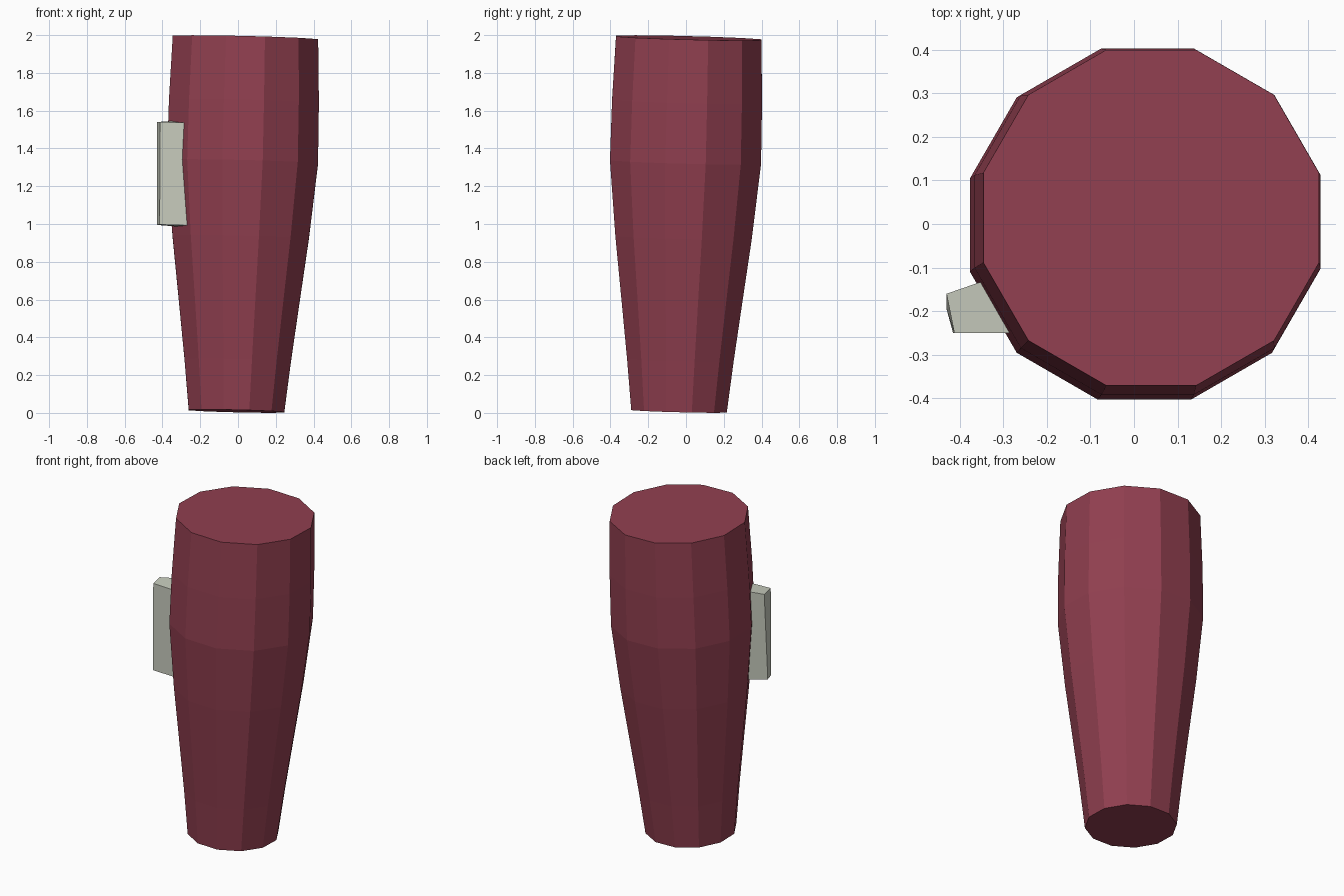
import bpy, bmesh, math
from mathutils import Vector, Matrix

if "Cube" in bpy.data.objects:
    bpy.data.objects.remove(bpy.data.objects["Cube"])


def material(name, color):
    m = bpy.data.materials.new(name)
    m.diffuse_color = (*color, 1)
    m.use_nodes = True
    m.node_tree.nodes["Principled BSDF"].inputs["Base Color"].default_value = m.diffuse_color
    return m


def loft(name, rings, mat, matrix=Matrix()):
    """Join rings of points from bottom to top and cap both ends."""
    bm = bmesh.new()
    loops = [[bm.verts.new(p) for p in ring] for ring in rings]
    for a, b in zip(loops, loops[1:]):
        n = len(a)
        for i in range(n):
            j = (i + 1) % n
            bm.faces.new((a[i], a[j], b[j], b[i]))
    bm.faces.new(loops[0][::-1])
    bm.faces.new(loops[-1])
    bm.transform(matrix)
    bmesh.ops.recalc_face_normals(bm, faces=bm.faces)
    mesh = bpy.data.meshes.new(name)
    bm.to_mesh(mesh)
    bm.free()
    mesh.materials.append(mat)
    obj = bpy.data.objects.new(name, mesh)
    bpy.context.collection.objects.link(obj)
    return obj


def dodecagon(apothem, z):
    r = apothem / math.cos(math.radians(15))
    angles = [math.radians(15 + 30 * k) for k in range(12)]
    return [(r * math.cos(a), r * math.sin(a), z) for a in angles]


red = material("dark red", (0.283, 0.05, 0.08))
grey = material("pale grey", (0.578, 0.604, 0.515))

# Tapered twelve-sided body, leaning slightly
profile = [(0, 0.253), (0.27, 0.282), (0.56, 0.317), (0.92, 0.361),
           (1.32, 0.40), (1.64, 0.397), (1.977, 0.385)]
lean = Vector((0, 0, 1)).rotation_difference(Vector((0.024, 0.026, 1)))
place = Matrix.Translation((-0.008, -0.037, 0.0095)) @ lean.to_matrix().to_4x4()
loft("body", [dodecagon(a, z) for z, a in profile], red, place)

# Upright side plate set into the body
bottom = [(-0.43, -0.195, 0.995), (-0.415, -0.25, 0.997),
          (-0.24, -0.25, 0.992), (-0.30, -0.13, 0.985)]
top = [(-0.43, -0.16, 1.54), (-0.412, -0.25, 1.54),
       (-0.24, -0.25, 1.535), (-0.30, -0.115, 1.548)]
loft("side_plate", [bottom, top], grey)
